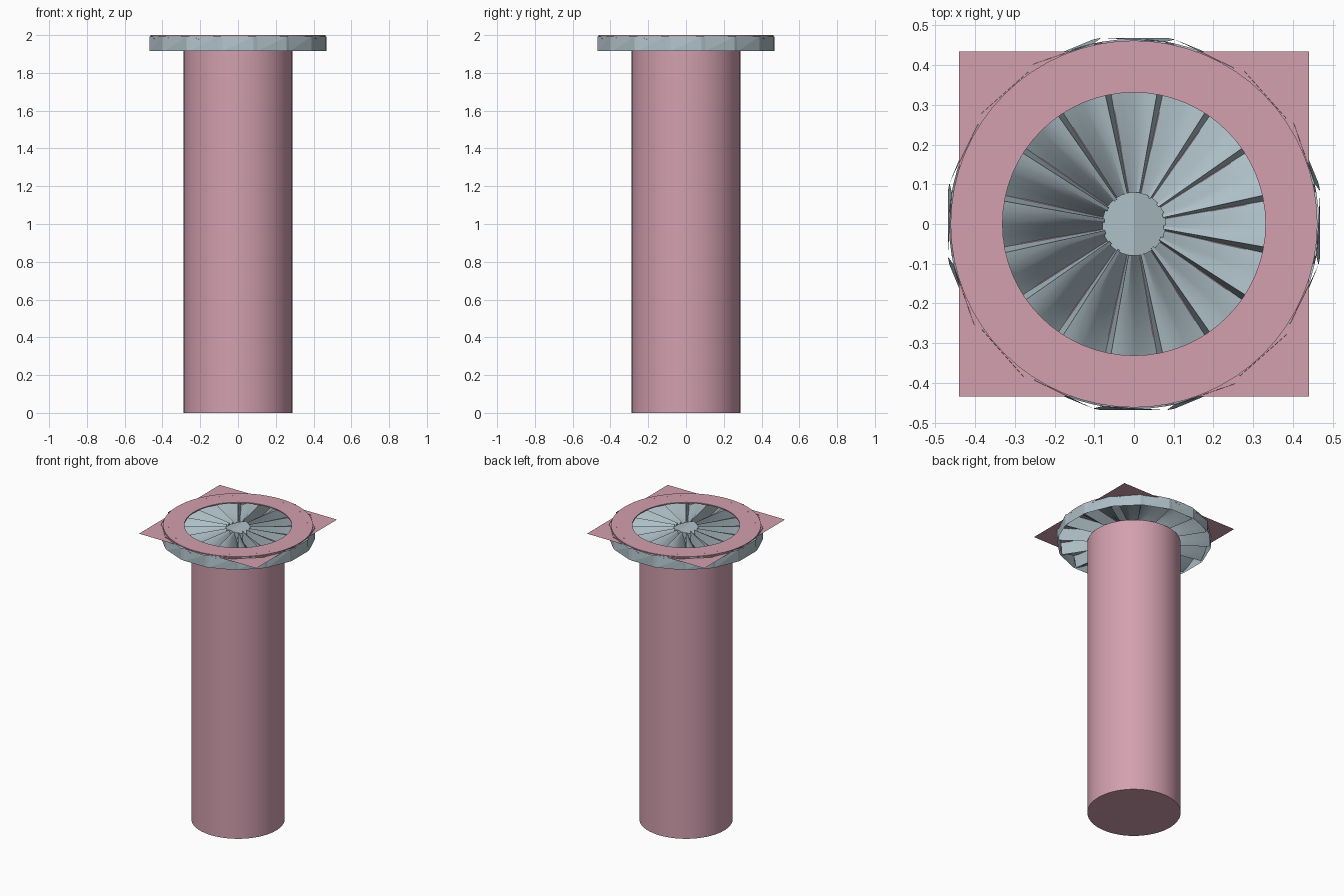
import bpy, math
from math import sin, cos, pi, radians

if "Cube" in bpy.data.objects:
    bpy.data.objects.remove(bpy.data.objects["Cube"])


def mat(name, rgb):
    m = bpy.data.materials.new(name)
    m.diffuse_color = (*rgb, 1)
    m.use_nodes = True
    m.node_tree.nodes["Principled BSDF"].inputs["Base Color"].default_value = m.diffuse_color
    return m


PINK = mat("dusty_pink", (0.65, 0.35, 0.43))
STEEL = mat("blue_grey", (0.42, 0.52, 0.57))


def make(name, verts, faces, material, smooth=None):
    me = bpy.data.meshes.new(name)
    me.from_pydata(verts, [], faces)
    me.materials.append(material)
    ob = bpy.data.objects.new(name, me)
    bpy.context.collection.objects.link(ob)
    if smooth:
        bpy.ops.object.select_all(action='DESELECT')
        ob.select_set(True)
        bpy.context.view_layer.objects.active = ob
        bpy.ops.object.shade_smooth_by_angle(angle=radians(smooth))
    return ob


def polar(r, deg, z):
    a = radians(deg)
    return (r * cos(a), r * sin(a), z)


def lathe(name, profile, n, material, closed=False, smooth=None):
    """Spin (r, z) points about z; open profiles get capped ends."""
    verts = [polar(r, 360 * i / n, z) for r, z in profile for i in range(n)]
    k = len(profile)
    faces = []
    for j in range(k if closed else k - 1):
        a, b = j * n, (j + 1) % k * n
        faces += [(a + i, a + (i + 1) % n, b + (i + 1) % n, b + i) for i in range(n)]
    if not closed:
        faces += [tuple(reversed(range(n))), tuple(range((k - 1) * n, k * n))]
    return make(name, verts, faces, material, smooth)


LOW, HIGH = 1.915, 1.99

# tall round body
lathe("body_tube", [(0.288, 0), (0.288, LOW + 0.002)], 64, PINK, smooth=30)

# flat cover ring
lathe("cover_ring", [(0.331, 1.993), (0.462, 1.993), (0.462, 2.0), (0.331, 2.0)],
      64, PINK, closed=True)

# thin square plate with a round opening
N = 64
inner = [polar(0.40, 360 * i / N, 1.9885) for i in range(N)]
outer = []
for i in range(N):
    a = 2 * pi * i / N
    d = 1 / max(abs(cos(a)), abs(sin(a)))
    outer.append((0.441 * d * cos(a), 0.434 * d * sin(a), 1.9885))
make("square_plate", inner + outer,
     [(i, N + i, N + (i + 1) % N, (i + 1) % N) for i in range(N)], PINK)

# sixteen slanted, slightly curved vanes with step walls between them
BLADES, STEP = 16, 22.5
cross = [(-10, HIGH), (-5, 1.982), (0, 1.962), (5, 1.936), (10, LOW)]
radii = [0.075, 0.2, 0.331, 0.466]
verts, faces = [], []
for b in range(BLADES):
    for off, z in cross:
        for r in radii:
            verts.append(polar(r, b * STEP + off, z))
R, total = len(radii), BLADES * len(cross)
for c in range(total):
    d = (c + 1) % total
    for j in range(R - 1):
        faces.append((c * R + j, c * R + j + 1, d * R + j + 1, d * R + j))
make("fan_vanes", verts, faces, STEEL, smooth=25)

# twisted outer panels closing the fan rim
verts, faces = [], []
for b in range(BLADES):
    c = b * STEP
    verts += [polar(0.476, c - 10, LOW), polar(0.476, c + 10, LOW),
              polar(0.476, c + 10, 1.993), polar(0.466, c - 10, 1.993)]
    k, n = 4 * b, 4 * ((b + 1) % BLADES)
    faces += [(k, k + 1, k + 2), (k, k + 2, k + 3), (k + 1, n, n + 3, k + 2)]
make("fan_rim", verts, faces, STEEL)

# hub with a shallow ridged top
H = 32
low = [polar(0.08, 90 + 360 * i / H, LOW) for i in range(H)]
top = [(x, y, 1.995 - 0.3 * abs(x)) for x, y, z in low]
faces = [(i, (i + 1) % H, H + (i + 1) % H, H + i) for i in range(H)]
faces += [tuple(H + i for i in range(H // 2 + 1)),
          tuple(H + i % H for i in range(H // 2, H + 1)),
          tuple(reversed(range(H)))]
make("fan_hub", low + top, faces, STEEL, smooth=15)

# tiny bolts round the cover ring
verts, faces = [], []
for i in range(32):
    x, y, _ = polar(0.428, 5.625 + 11.25 * i, 0)
    k = len(verts)
    for z in (1.995, 2.001):
        verts += [(x + 0.003 * cos(pi * s / 3), y + 0.003 * sin(pi * s / 3), z) for s in range(6)]
    faces += [(k + s, k + (s + 1) % 6, k + 6 + (s + 1) % 6, k + 6 + s) for s in range(6)]
    faces.append(tuple(range(k + 6, k + 12)))
make("ring_bolts", verts, faces, PINK)
